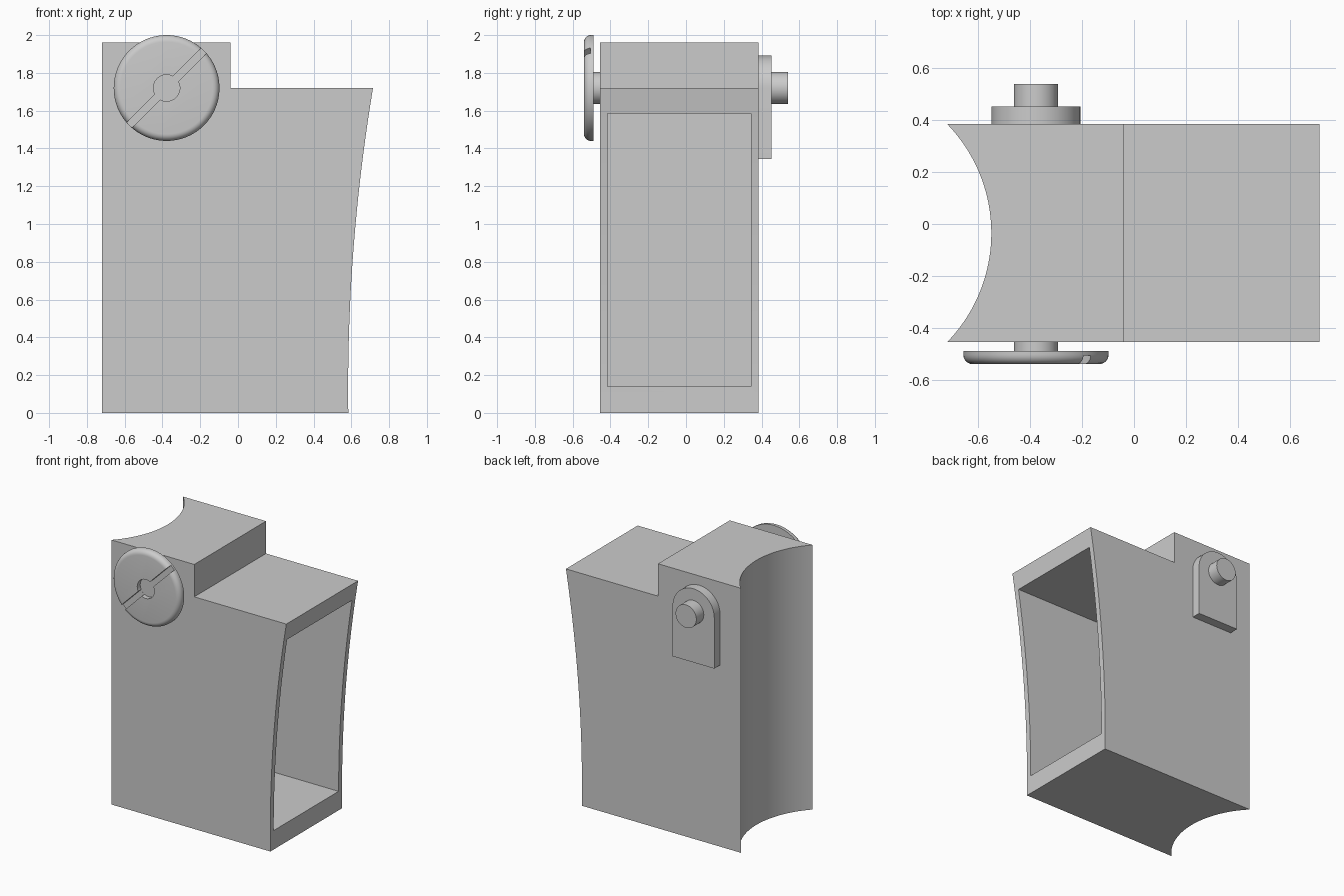
import bpy, bmesh, math
from mathutils import Vector

if "Cube" in bpy.data.objects:
    bpy.data.objects.remove(bpy.data.objects["Cube"])

grey = bpy.data.materials.new("plain grey")
grey.use_nodes = True
grey.diffuse_color = (0.6, 0.6, 0.6, 1)
grey.node_tree.nodes["Principled BSDF"].inputs["Base Color"].default_value = (0.6, 0.6, 0.6, 1)

FRONT, BACK = -0.455, 0.385
MID_Y = (FRONT + BACK) / 2
PIN_X, PIN_Z = -0.378, 1.72


def arc(cx, cy, r, a0, a1, n):
    """Points on an arc, angles in degrees, both ends included."""
    angles = [math.radians(a0 + (a1 - a0) * i / n) for i in range(n + 1)]
    return [(cx + r * math.cos(a), cy + r * math.sin(a)) for a in angles]


def circle(cx, cy, r, n=64):
    return arc(cx, cy, r, 0, 360, n)[:-1]


def prism(name, outline, lo, hi, axis="y", round_front=0):
    """Extrude an (x, z) outline along y, or an (x, y) outline along z."""
    place = (lambda p, d: (p[0], d, p[1])) if axis == "y" else (lambda p, d: (p[0], p[1], d))
    bm = bmesh.new()
    face = bm.faces.new([bm.verts.new(place(p, lo)) for p in outline])
    grown = bmesh.ops.extrude_face_region(bm, geom=[face])["geom"]
    shift = Vector(place((0, 0), hi - lo))
    bmesh.ops.translate(bm, vec=shift, verts=[v for v in grown if isinstance(v, bmesh.types.BMVert)])
    bmesh.ops.recalc_face_normals(bm, faces=bm.faces[:])
    if round_front:
        rim = [e for e in bm.edges if all(abs(v.co.y - lo) < 1e-5 for v in e.verts)]
        bmesh.ops.bevel(bm, geom=rim, offset=round_front, segments=6, profile=0.5, affect="EDGES")
    mesh = bpy.data.meshes.new(name)
    bm.to_mesh(mesh)
    bm.free()
    mesh.materials.append(grey)
    obj = bpy.data.objects.new(name, mesh)
    bpy.context.collection.objects.link(obj)
    return obj


def activate(obj):
    bpy.ops.object.select_all(action="DESELECT")
    obj.select_set(True)
    bpy.context.view_layer.objects.active = obj


def cut(obj, cutter):
    """Subtract a cutter and discard it."""
    cutter.hide_render = True
    mod = obj.modifiers.new("cut", "BOOLEAN")
    mod.operation = "DIFFERENCE"
    mod.solver = "EXACT"
    mod.object = cutter
    activate(obj)
    bpy.ops.object.modifier_apply(modifier=mod.name)
    bpy.data.objects.remove(cutter)


def smooth(obj):
    activate(obj)
    bpy.ops.object.shade_smooth_by_angle(angle=math.radians(30))


# Stepped body with a gently flared open end
flare = [(0.583 + (z - 0.13) ** 2 / 19.2, z) for z in [1.72 * i / 24 for i in range(25)]]
body = prism("body", flare + [(-0.04, 1.72), (-0.04, 1.96), (-0.8, 1.96), (-0.8, 0)], FRONT, BACK)
# Concave upright face that seats against a round post
cut(body, prism("post_cutter", circle(-1.154, MID_Y, 0.604, 160), -0.2, 2.2, "z"))
# Deep rectangular pocket
cut(body, prism("pocket_cutter", [(-0.45, 0.14), (1, 0.14), (1, 1.585), (-0.45, 1.585)],
                FRONT + 0.04, BACK - 0.04))
smooth(body)

# Clamp screw: pin ends at the front and the back
smooth(prism("front_pin", circle(PIN_X, PIN_Z, 0.085), -0.495, FRONT + 0.02))
smooth(prism("back_pin", circle(PIN_X, PIN_Z, 0.085), BACK + 0.03, 0.54))

# Rounded screw head with a diagonal slot and a round centre recess
head = prism("screw_head", circle(PIN_X, PIN_Z, 0.28, 96), -0.54, -0.49, round_front=0.036)
along, across = 0.3, 0.02
s = math.sqrt(0.5)
slot = [(PIN_X + s * (u - v), PIN_Z + s * (u + v)) for u, v in
        [(-along, -across), (along, -across), (along, across), (-along, across)]]
cut(head, prism("slot_cutter", slot, -0.6, -0.506))
cut(head, prism("recess_cutter", circle(PIN_X, PIN_Z, 0.07), -0.6, -0.505))
smooth(head)

# Back plate with a round top
plate = arc(PIN_X, PIN_Z, 0.171, 0, 180, 32) + [(PIN_X - 0.171, 1.345), (PIN_X + 0.171, 1.345)]
smooth(prism("back_plate", plate, BACK, 0.453))
